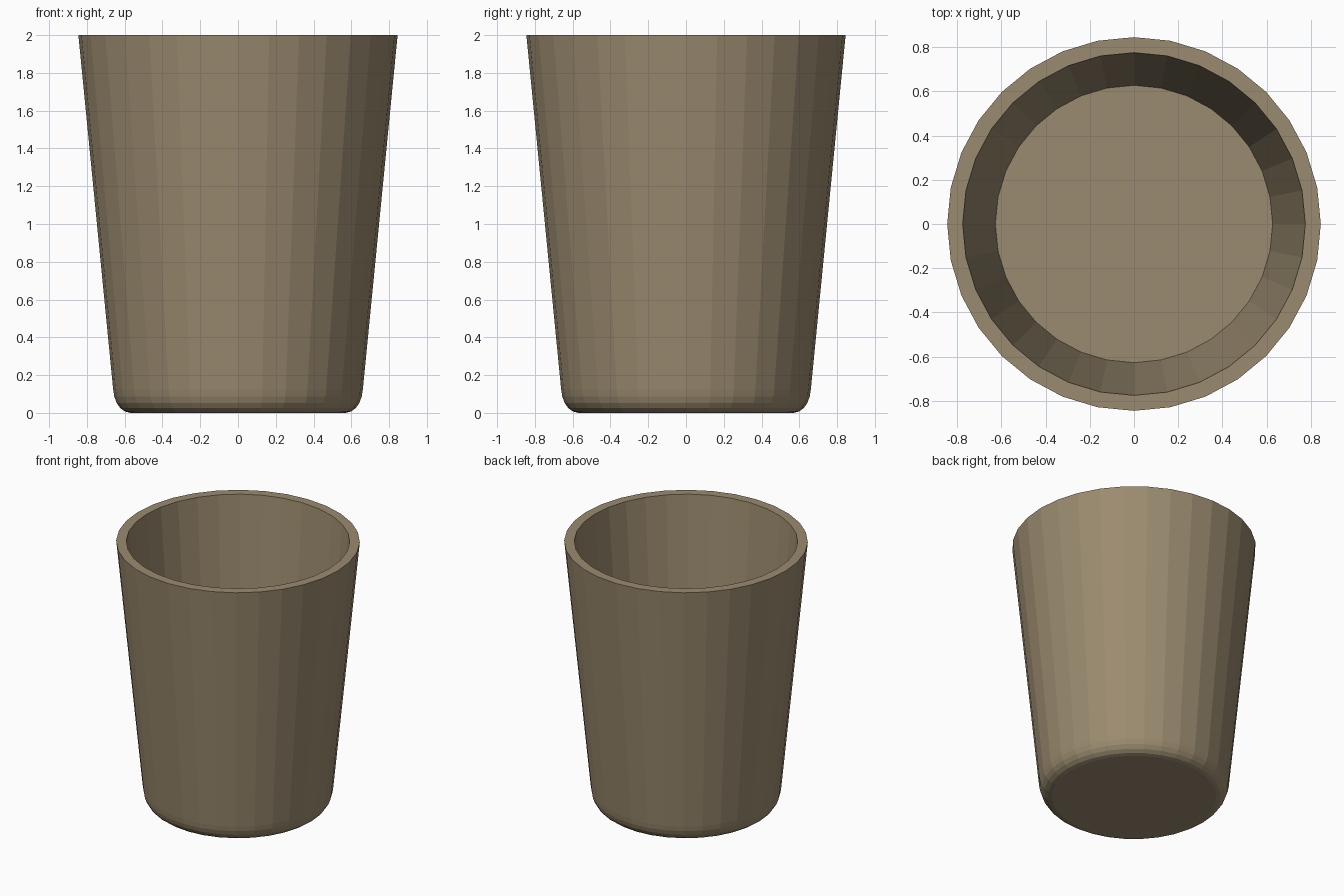
import bpy
import bmesh
from math import cos, sin, pi

if "Cube" in bpy.data.objects:
    bpy.data.objects.remove(bpy.data.objects["Cube"])

SIDES = 32

# Profile (radius, height): rounded foot, tapered wall, flat rim, inner wall to floor
profile = [
    (0.57, 0.0), (0.598, 0.007), (0.624, 0.026), (0.643, 0.053),
    (0.655, 0.087), (0.661, 0.125),
    (0.845, 2.0), (0.775, 2.0), (0.627, 0.32),
]

bm = bmesh.new()
rings = [[bm.verts.new((r * cos(2 * pi * i / SIDES), r * sin(2 * pi * i / SIDES), z))
          for i in range(SIDES)] for r, z in profile]

# Walls between neighbouring rings
for a, b in zip(rings, rings[1:]):
    for i in range(SIDES):
        j = (i + 1) % SIDES
        bm.faces.new((a[i], a[j], b[j], b[i]))

# Underside and inner floor
bm.faces.new(rings[0][::-1])
bm.faces.new(rings[-1])
bmesh.ops.recalc_face_normals(bm, faces=bm.faces)

mesh = bpy.data.meshes.new("cup")
bm.to_mesh(mesh)
bm.free()
cup = bpy.data.objects.new("cup", mesh)
bpy.context.collection.objects.link(cup)

# Tan clay colour
clay = bpy.data.materials.new("tan_clay")
clay.diffuse_color = (0.33, 0.26, 0.16, 1.0)
clay.use_nodes = True
clay.node_tree.nodes["Principled BSDF"].inputs["Base Color"].default_value = clay.diffuse_color
mesh.materials.append(clay)
